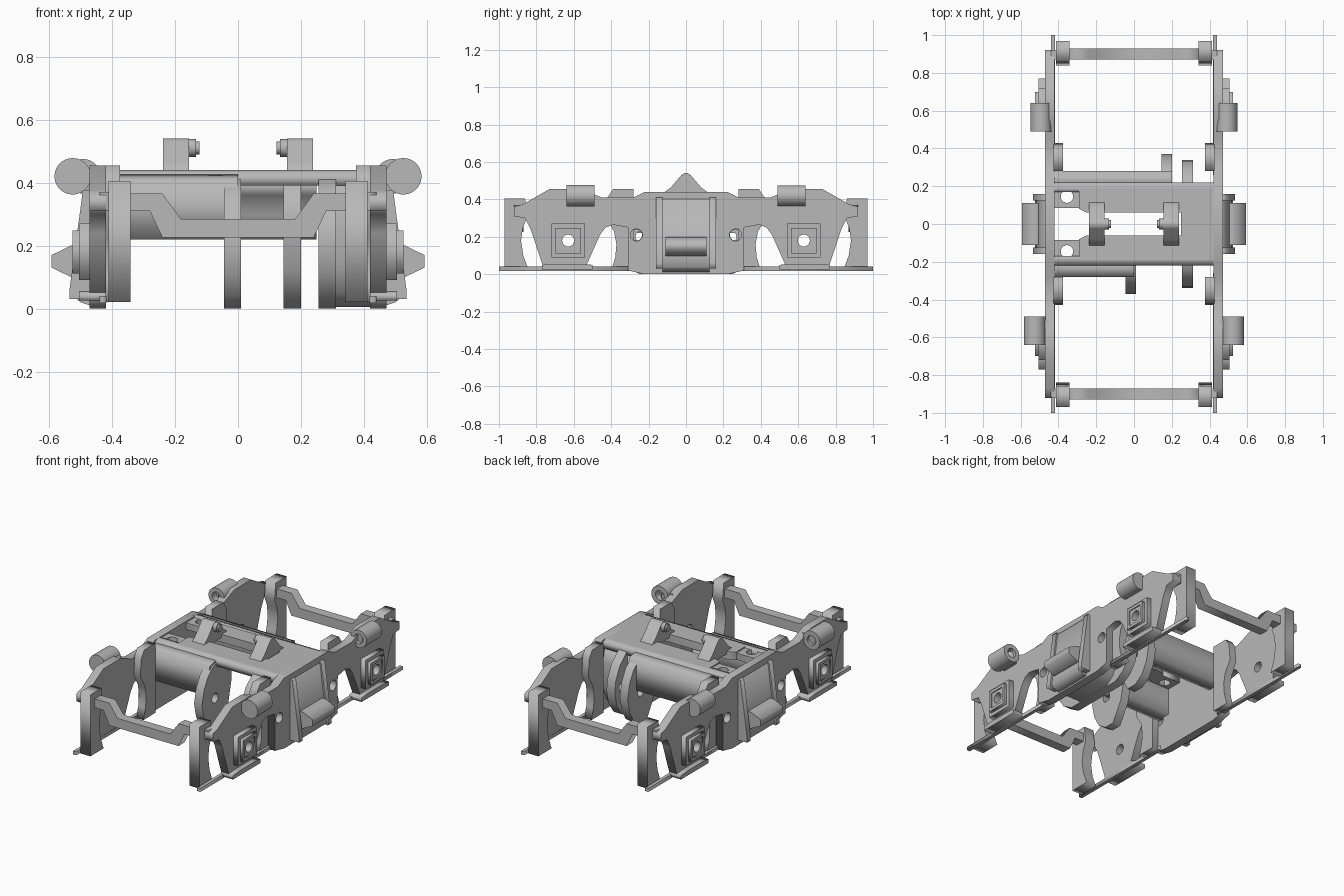
import bpy, bmesh, math
from mathutils import Vector

cube = bpy.data.objects.get("Cube")
if cube:
    bpy.data.objects.remove(cube)

grey = bpy.data.materials.new("plain grey")
grey.use_nodes = True
grey.diffuse_color = (0.48, 0.48, 0.48, 1)
grey.node_tree.nodes["Principled BSDF"].inputs["Base Color"].default_value = (0.48, 0.48, 0.48, 1)


def circle(u, v, r, n=28):
    return [(u + r * math.cos(2 * math.pi * i / n), v + r * math.sin(2 * math.pi * i / n)) for i in range(n)]


def rect(u0, u1, v0, v1):
    return [(u0, v0), (u1, v0), (u1, v1), (u0, v1)]


def mirrored(points):
    """Complete a profile by reflecting it across u = 0."""
    return points + [(-u, v) for u, v in reversed(points)]


def prism(name, axis, outline, lo, hi, holes=(), sx=1, sy=1):
    """Extrude a profile along an axis: x uses (y, z), y uses (x, z), z uses (x, y)."""
    curve = bpy.data.curves.new(name, 'CURVE')
    curve.dimensions, curve.fill_mode = '2D', 'BOTH'
    curve.extrude = (hi - lo) / 2
    for loop in [outline, *holes]:
        spline = curve.splines.new('POLY')
        spline.points.add(len(loop) - 1)
        for p, (u, v) in zip(spline.points, loop):
            p.co = (u, v, 0, 1)
        spline.use_cyclic_u = True
    temp = bpy.data.objects.new(name, curve)
    mesh = bpy.data.meshes.new_from_object(temp)
    bpy.data.objects.remove(temp)
    bpy.data.curves.remove(curve)
    bm = bmesh.new()
    bm.from_mesh(mesh)
    for vert in bm.verts:
        u, v, w = vert.co
        w += (lo + hi) / 2
        x, y, z = {'x': (w, u, v), 'y': (u, w, v), 'z': (u, v, w)}[axis]
        vert.co = Vector((x * sx, y * sy, z))
    bmesh.ops.remove_doubles(bm, verts=bm.verts, dist=0.0001)
    bmesh.ops.recalc_face_normals(bm, faces=bm.faces)
    bm.to_mesh(mesh)
    bm.free()
    mesh.name = name
    mesh.materials.clear()
    mesh.materials.append(grey)
    obj = bpy.data.objects.new(name, mesh)
    bpy.context.collection.objects.link(obj)
    return obj


def box(name, x0, x1, y0, y1, z0, z1, sx=1, sy=1):
    return prism(name, 'z', rect(x0, x1, y0, y1), z0, z1, sx=sx, sy=sy)


# Side frame profile: axle guards at both ends and a deep middle
half_frame = [
    (-0.22, 0.44), (-0.28, 0.41), (-0.45, 0.41), (-0.56, 0.455), (-0.73, 0.455), (-0.87, 0.375),
    (-0.92, 0.36), (-0.92, 0.31), (-0.86, 0.30), (-0.83, 0.24), (-0.76, 0.03), (-0.54, 0.03),
    (-0.46, 0.21), (-0.43, 0.25), (-0.39, 0.265), (-0.31, 0.25), (-0.31, 0.02), (-0.22, 0.0)]
frame_holes = [circle(y, z, 0.032) for y, z in ((-0.63, 0.18), (0.63, 0.18), (-0.265, 0.21), (0.265, 0.21))]

shoe = [(-0.42, 0.41), (-0.39, 0.455), (-0.28, 0.455), (-0.28, 0.02), (-0.40, 0.02),
        (-0.378, 0.09), (-0.372, 0.16), (-0.385, 0.23), (-0.43, 0.30)]
bracket = [(-0.97, 0.02), (-0.97, 0.405), (-0.86, 0.405), (-0.85, 0.30), (-0.872, 0.25),
           (-0.882, 0.18), (-0.87, 0.10), (-0.84, 0.02)]

for side, sx in (("left", 1), ("right", -1)):
    prism(f"{side}_side_frame", 'x', mirrored(half_frame), 0.42, 0.472, frame_holes, sx)

    # Tapered centre housing with ribs, projecting step and sill
    prism(f"{side}_centre_housing", 'y', [(0.44, 0.41), (0.48, 0.40), (0.515, 0.12), (0.525, 0.04),
          (0.50, 0.02), (0.44, 0.0)], -0.125, 0.125, sx=sx)
    prism(f"{side}_centre_step", 'y', [(0.49, 0.20), (0.53, 0.20), (0.592, 0.17), (0.592, 0.13),
          (0.53, 0.10), (0.49, 0.09)], -0.11, 0.11, sx=sx)
    for end, sy in (("front", -1), ("rear", 1)):
        prism(f"{side}_{end}_housing_rib", 'y', [(0.46, 0.41), (0.488, 0.41), (0.535, 0.06),
              (0.535, 0.03), (0.46, 0.03)], 0.125, 0.16, sx=sx, sy=sy)

        # Stepped axle box
        hole = [circle(0.63, 0.18, 0.032)]
        for part, h, x0, x1 in (("back", 0.09, 0.465, 0.505), ("rim", 0.068, 0.50, 0.525)):
            holes = hole if part == "back" else [rect(0.58, 0.68, 0.13, 0.23)]
            prism(f"{side}_{end}_axle_box_{part}", 'x', rect(0.63 - h, 0.63 + h, 0.18 - h, 0.18 + h),
                  x0, x1, holes, sx, sy)
        prism(f"{side}_{end}_axle_box_cap", 'x', rect(0.58, 0.68, 0.13, 0.23), 0.50, 0.518, hole, sx, sy)
        prism(f"{side}_{end}_guard_foot", 'x', [(0.50, 0.025), (0.77, 0.025), (0.77, 0.05), (0.70, 0.055),
              (0.56, 0.055), (0.50, 0.05)], 0.42, 0.505, sx=sx, sy=sy)

        # Tie rod under the wheel opening
        box(f"{side}_{end}_tie_rod", 0.418, 0.44, 0.26, 1.0, 0.018, 0.04, sx, sy)

        # Spring cylinder, hollow on the end facing the middle
        cx, r = (0.525, 0.058) if end == "front" else (0.492, 0.055)
        tube = prism(f"{side}_{end}_cylinder", 'y', circle(cx, 0.42, r), 0.53, 0.64, sx=sx, sy=sy)
        lip = prism(f"{side}_{end}_cylinder_lip", 'y', circle(cx, 0.42, r), 0.49, 0.53,
                    [circle(cx, 0.42, 0.03)], sx, sy)
        for obj in (tube, lip):
            bpy.ops.object.select_all(action='DESELECT')
            obj.select_set(True)
            bpy.context.view_layer.objects.active = obj
            bpy.ops.object.shade_smooth_by_angle()
        box(f"{side}_{end}_cylinder_mount", 0.45, cx, 0.51, 0.62, 0.375, 0.44, sx, sy)

        # Brake shoe and end bracket, curved around the wheel
        prism(f"{side}_{end}_brake_shoe", 'x', shoe, 0.375, 0.425, sx=sx, sy=-sy)
        prism(f"{side}_{end}_end_bracket", 'x', bracket, 0.342, 0.412, sx=sx, sy=-sy)
        box(f"{side}_{end}_bracket_link", 0.40, 0.44, 0.87, 0.92, 0.31, 0.37, sx, sy)

# Dropped end beams
beam = mirrored([(-0.36, 0.365), (-0.24, 0.365), (-0.182, 0.285)])
beam += mirrored([(0.36, 0.31), (0.28, 0.31), (0.24, 0.225)])
for end, sy in (("front", -1), ("rear", 1)):
    prism(f"{end}_end_beam", 'y', beam, 0.87, 0.93, sy=sy)

# Bolster deck with slot, side recess and bolt holes
slot = rect(-0.28, 0.25, -0.06, 0.06)
deck = [(0.46, -0.19), (0.46, 0.19), (-0.29, 0.19), (-0.29, 0.08), (-0.25, 0.06),
        (0.25, 0.06), (0.25, -0.06), (-0.25, -0.06), (-0.29, -0.08), (-0.29, -0.19)]
prism("bolster_deck", 'z', deck, 0.39, 0.44)
for end, sy in (("front", -1), ("rear", 1)):
    prism(f"{end}_bolt_plate", 'z', rect(-0.44, -0.28, 0.085, 0.21), 0.39, 0.432,
          [circle(-0.355, 0.145, 0.033)], sy=sy)
    prism(f"{end}_deck_edge", 'x', [(0.17, 0.44), (0.19, 0.44), (0.22, 0.43), (0.22, 0.39), (0.17, 0.39)],
          -0.43, 0.46, sy=sy)

# Deep cross beams beneath the deck
cross = [(0.185, 0.40), (0.22, 0.425), (0.28, 0.41), (0.28, 0.22), (0.185, 0.22)]
prism("front_cross_beam", 'x', cross, -0.43, 0.0, sy=-1)
prism("rear_cross_beam", 'x', cross, -0.43, 0.20)
prism("rear_curved_wall", 'x', [(0.09, 0.40), (0.22, 0.40), (0.22, 0.22), (0.195, 0.22), (0.18, 0.30),
      (0.15, 0.36)], 0.0, 0.25)

# Rounded hanging plates inside the frame
leaf = [(0.08, 0.41), (0.25, 0.41), (0.31, 0.36), (0.35, 0.29), (0.37, 0.20), (0.35, 0.11),
        (0.31, 0.04), (0.25, 0.0), (0.18, 0.0), (0.11, 0.12), (0.08, 0.25)]
leaf_hole = [circle(0.24, 0.20, 0.03)]
prism("front_hanging_plate", 'x', leaf, -0.045, 0.01, leaf_hole, sy=-1)
prism("rear_hanging_plate", 'x', leaf, 0.145, 0.20, leaf_hole)
drum = [(-0.22, 0.41), (-0.29, 0.35), (-0.33, 0.27), (-0.34, 0.20), (-0.32, 0.11), (-0.27, 0.04), (-0.20, 0.0)]
prism("drum_flange", 'x', mirrored(drum), 0.255, 0.312, [circle(-0.265, 0.21, 0.03), circle(0.265, 0.21, 0.03)])
prism("drum_body", 'x', mirrored([(-0.20, 0.40), (-0.22, 0.30), (-0.22, 0.14), (-0.18, 0.05), (-0.12, 0.005)]),
      0.31, 0.445)

# Pivot lugs with inward pins on the deck
lug = mirrored([(-0.12, 0.42), (-0.12, 0.435), (-0.08, 0.465), (-0.025, 0.53), (-0.01, 0.54)])
for side, sx in (("left", 1), ("right", -1)):
    prism(f"{side}_pivot_lug", 'x', lug, 0.155, 0.238, sx=sx)
    prism(f"{side}_pivot_pin", 'x', circle(0, 0.51, 0.028), 0.133, 0.16, sx=sx)
    prism(f"{side}_pivot_pin_tip", 'x', circle(0, 0.51, 0.02), 0.122, 0.135, sx=sx)
